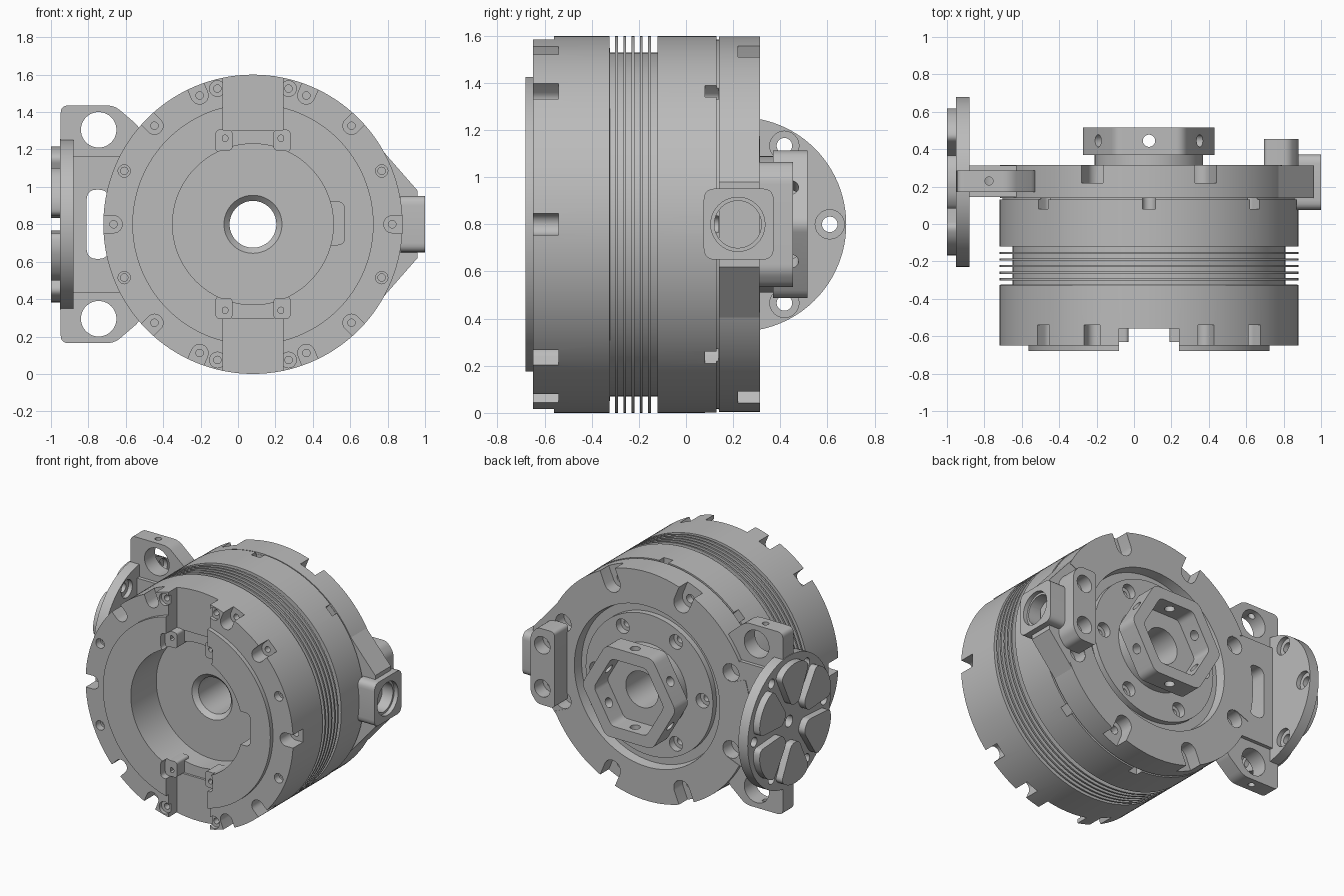
import bpy, bmesh, math
from mathutils import Vector

old = bpy.data.objects.get("Cube")
if old:
    bpy.data.objects.remove(old, do_unlink=True)

CX, CZ = 0.08, 0.80          # housing axis
DY = 0.225                   # side disc centre in y

metal = bpy.data.materials.new("plain grey metal")
metal.use_nodes = True
GREY = (0.5, 0.5, 0.5, 1)
metal.diffuse_color = GREY
metal.node_tree.nodes["Principled BSDF"].inputs["Base Color"].default_value = GREY


def circle(a, b, r, n=32):
    return [(a + r * math.cos(2 * math.pi * i / n), b + r * math.sin(2 * math.pi * i / n)) for i in range(n)]


def rect(a0, a1, b0, b1):
    return [(a0, b0), (a1, b0), (a1, b1), (a0, b1)]


def polar(r, deg, a=CX, b=CZ):
    t = math.radians(deg)
    return a + r * math.cos(t), b + r * math.sin(t)


def rounded(pts, r, steps=5):
    """Round every corner of a polygon."""
    out, n = [], len(pts)
    for i in range(n):
        p, q, s = Vector(pts[i]), Vector(pts[i - 1]), Vector(pts[(i + 1) % n])
        a = p + (q - p).normalized() * min(r, (q - p).length * 0.45)
        b = p + (s - p).normalized() * min(r, (s - p).length * 0.45)
        for k in range(steps + 1):
            t = k / steps
            out.append(tuple(a * (1 - t) ** 2 + p * 2 * t * (1 - t) + b * t * t))
    return out


def prism(bm, pts, axis, lo, hi):
    """Extrude a 2D outline along an axis."""
    place = {"x": lambda a, b, t: (t, a, b), "y": lambda a, b, t: (a, t, b), "z": lambda a, b, t: (a, b, t)}[axis]
    v0 = [bm.verts.new(place(a, b, lo)) for a, b in pts]
    v1 = [bm.verts.new(place(a, b, hi)) for a, b in pts]
    bm.faces.new(v0)
    bm.faces.new(v1[::-1])
    for i in range(len(pts)):
        bm.faces.new((v0[i - 1], v0[i], v1[i], v1[i - 1]))


def lathe(bm, profile, n=128):
    """Revolve a closed (radius, y) profile about the housing axis."""
    rings = []
    for i in range(n):
        ring = []
        for r, y in profile:
            x, z = polar(r, 360 * i / n)
            ring.append(bm.verts.new((x, y, z)))
        rings.append(ring)
    for i in range(n):
        for j in range(len(profile)):
            bm.faces.new((rings[i - 1][j - 1], rings[i - 1][j], rings[i][j], rings[i][j - 1]))


def notch(bm, r, deg, w, lo, hi):
    """U-shaped slot open to the rim."""
    local = [(1 - r, -w), (1 - r, w)] + [polar(w, 90 + 180 * k / 12, 0, 0) for k in range(13)]
    t = math.radians(deg)
    c, s = math.cos(t), math.sin(t)
    prism(bm, [(CX + (r + u) * c - v * s, CZ + (r + u) * s + v * c) for u, v in local], "y", lo, hi)


def link(name, bm):
    bmesh.ops.recalc_face_normals(bm, faces=bm.faces[:])
    me = bpy.data.meshes.new(name)
    bm.to_mesh(me)
    bm.free()
    ob = bpy.data.objects.new(name, me)
    bpy.context.collection.objects.link(ob)
    return ob


def part(name, bm, cutter=None):
    ob = link(name, bm)
    if cutter:
        tool = link(name + "_cutter", cutter)
        tool.hide_render = True
        mod = ob.modifiers.new("cut", "BOOLEAN")
        mod.operation, mod.solver, mod.use_self, mod.object = "DIFFERENCE", "EXACT", True, tool
        me = bpy.data.meshes.new_from_object(ob.evaluated_get(bpy.context.evaluated_depsgraph_get()))
        ob.modifiers.clear()
        ob.data = me
        bpy.data.objects.remove(tool, do_unlink=True)
    ob.data.materials.clear()
    ob.data.materials.append(metal)
    bpy.ops.object.select_all(action="DESELECT")
    ob.select_set(True)
    bpy.context.view_layer.objects.active = ob
    bpy.ops.object.shade_smooth_by_angle(angle=math.radians(30))
    return ob


# Housing: turned profile with cooling fins
profile = [(.125, -.37), (.155, -.40), (.43, -.40), (.43, -.68), (.645, -.68), (.645, -.65), (.80, -.65), (.80, -.325)]
for k in range(5):
    y = -.295 + .035 * k
    profile += [(.73, y - .028 if k == 0 else y - .0065), (.73, y - .006), (.80, y - .006), (.80, y + .006), (.73, y + .006)][0 if k == 0 else 1:]
profile += [(.73, -.12), (.80, -.12), (.80, .13), (.785, .13), (.785, .14), (.797, .14), (.797, .315), (.56, .315),
            (.55, .25), (.49, .25), (.49, .29), (.29, .29), (.29, .37), (.125, .37)]
body, cut = bmesh.new(), bmesh.new()
lathe(body, profile)
prism(cut, rect(-.08, .24, -.1, 1.7), "y", -.75, -.56)        # vertical slot
prism(cut, rect(-.07, .23, .30, 1.30), "y", -.74, -.545)
for s in (1, -1):
    z0, z1 = sorted((CZ + s * .385, CZ + s * .505))
    prism(cut, rounded(rect(-.12, .28, z0, z1), .03), "y", -.76, -.63)
prism(cut, rounded(rect(.42, .57, .69, .92), .04), "y", -.77, -.48)   # bore pocket
for k in range(16):
    ang = 22.5 * k
    if k in (4, 12):
        continue
    px, pz = polar(.745, ang)
    if k in (1, 7, 9, 15):
        prism(cut, circle(px, pz, .033, 20), "y", -.7, -.6)
    else:
        notch(cut, .745, ang, .046, -.7, -.54)
    prism(cut, circle(px, pz, .02, 16), "y", -.71, -.48)
for ang in (75.3, 104.7, 255.3, 284.7):
    px, pz = polar(.75, ang)
    prism(cut, circle(px, pz, .042, 24), "y", -.72, -.625)
    prism(cut, circle(px, pz, .02, 16), "y", -.73, -.58)
for k in range(8):
    notch(cut, .75, 45 * k, .035, .08, .138)
    notch(cut, .70, 45 * k + 22.5, .062, .22, .4)
    prism(cut, circle(*polar(.70, 45 * k + 22.5), .03, 16), "y", .17, .3)
for k in range(6):
    px, pz = polar(.41, 60 * k)
    prism(cut, circle(px, pz, .05, 24), "y", .24, .4)
    prism(cut, circle(px, pz, .025, 16), "y", .2, .35)
part("housing", body, cut)

# Small screw lugs beside the slot
lugs, cut = bmesh.new(), bmesh.new()
for sx in (1, -1):
    for sz in (1, -1):
        x, z = CX + sx * .150, CZ + sz * .45
        prism(lugs, rounded(rect(x - .04, x + .04, z - .055, z + .055), .02), "y", -.63, -.5)
        prism(cut, circle(x, z + sz * .01, .017, 16), "y", -.7, -.56)
part("slot_lugs", lugs, cut)

# Hexagonal socket on the back
hexa, cut = bmesh.new(), bmesh.new()
prism(hexa, rounded([polar(.362, 60 * k) for k in range(6)], .04), "y", .37, .515)
prism(cut, rounded([polar(.27, 60 * k) for k in range(6)], .03), "y", .3, .6)
for k in range(3):
    pin = bmesh.new()
    prism(pin, circle(0, 0, .033, 20), "z", -.5, .5)
    t = math.radians(60 * k)
    for v in pin.verts:
        x, y, z = v.co
        v.co = (CX + x * math.cos(t) + z * math.sin(t), .445 + y, CZ - x * math.sin(t) + z * math.cos(t))
    me = bpy.data.meshes.new("pin")
    pin.to_mesh(me)
    cut.from_mesh(me)
    pin.free()
    bpy.data.meshes.remove(me)
part("hex_socket", hexa, cut)

# Side bracket: web plus mirrored eyelet ears
web, cut = bmesh.new(), bmesh.new()
prism(web, rect(-.885, -.54, .435, 1.165), "y", .145, .312)
prism(cut, rounded(rect(-.81, -.69, .615, .985), .06), "y", 0, .5)
for ang in (157.5, 202.5):
    prism(cut, circle(*polar(.70, ang), .06), "y", .22, .5)
part("bracket_web", web, cut)
ear = [(-.948, 1.16), (-.948, 1.435), (-.66, 1.435), (-.52, 1.315), (-.52, 1.16)]
for s, side in ((1, "upper"), (-1, "lower")):
    flip = lambda z: CZ + s * (z - CZ)
    bm, cut = bmesh.new(), bmesh.new()
    prism(bm, rounded([(x, flip(z)) for x, z in ear], .04), "y", .17, .287)
    prism(cut, circle(-.745, flip(1.305), .095, 40), "y", 0, .5)
    prism(cut, circle(-.775, .23, .022, 16), "z", *sorted((flip(1.33), flip(1.5))))
    part(side + "_bracket_ear", bm, cut)

# Round side plate with six holes and raised pads
plate, cut = bmesh.new(), bmesh.new()
prism(plate, circle(DY, CZ, .455, 96), "x", -.952, -.88)
prism(cut, circle(DY, CZ, .04, 24), "x", -1.1, -.9)
for k in range(6):
    c = polar(.385, 60 * k, DY, CZ)
    prism(cut, circle(*c, .033, 24), "x", -1.1, -.8)
    prism(cut, circle(*c, .062, 24), "x", -.91, -.85)
part("side_plate", plate, cut)
pads = bmesh.new()
for k in range(6):
    shape = [(.14, -17), (.39, -23), (.415, -12), (.42, 0), (.415, 12), (.39, 23), (.14, 17)]
    prism(pads, rounded([polar(r, 30 + 60 * k + a, DY, CZ) for r, a in shape], .035), "x", -1.0, -.945)
part("side_plate_pads", pads)

# Opposite arm with its eyelet block and clamp
arm, cut = bmesh.new(), bmesh.new()
prism(arm, [(.65, 1.25), (.75, 1.22), (.96, .98), (.96, .62), (.75, .38), (.65, .35)], "y", .14, .312)
prism(cut, circle(.22, CZ, .1, 40), "x", .89, 1.2)
for ang in (22.5, -22.5):
    prism(cut, circle(*polar(.70, ang), .06), "y", .22, .5)
part("side_arm", arm, cut)
block, cut = bmesh.new(), bmesh.new()
prism(block, rounded(rect(.075, .372, .65, .952), .05), "x", .87, 1.0)
prism(cut, circle(.22, CZ, .115, 40), "x", .97, 1.2)
prism(cut, circle(.22, CZ, .1, 40), "x", .8, 1.1)
part("eyelet_block", block, cut)
clamp, cut = bmesh.new(), bmesh.new()
prism(clamp, rounded([(.695, .535), (.83, .535), (.88, .60), (.88, 1.0), (.83, 1.065), (.695, 1.065)], .03), "y", .305, .455)
for s in (1, -1):
    prism(cut, circle(.79, CZ + s * .15, .06), "y", .36, .6)
    prism(cut, circle(.79, CZ + s * .15, .03, 20), "y", .32, .5)
part("arm_clamp", clamp, cut)
